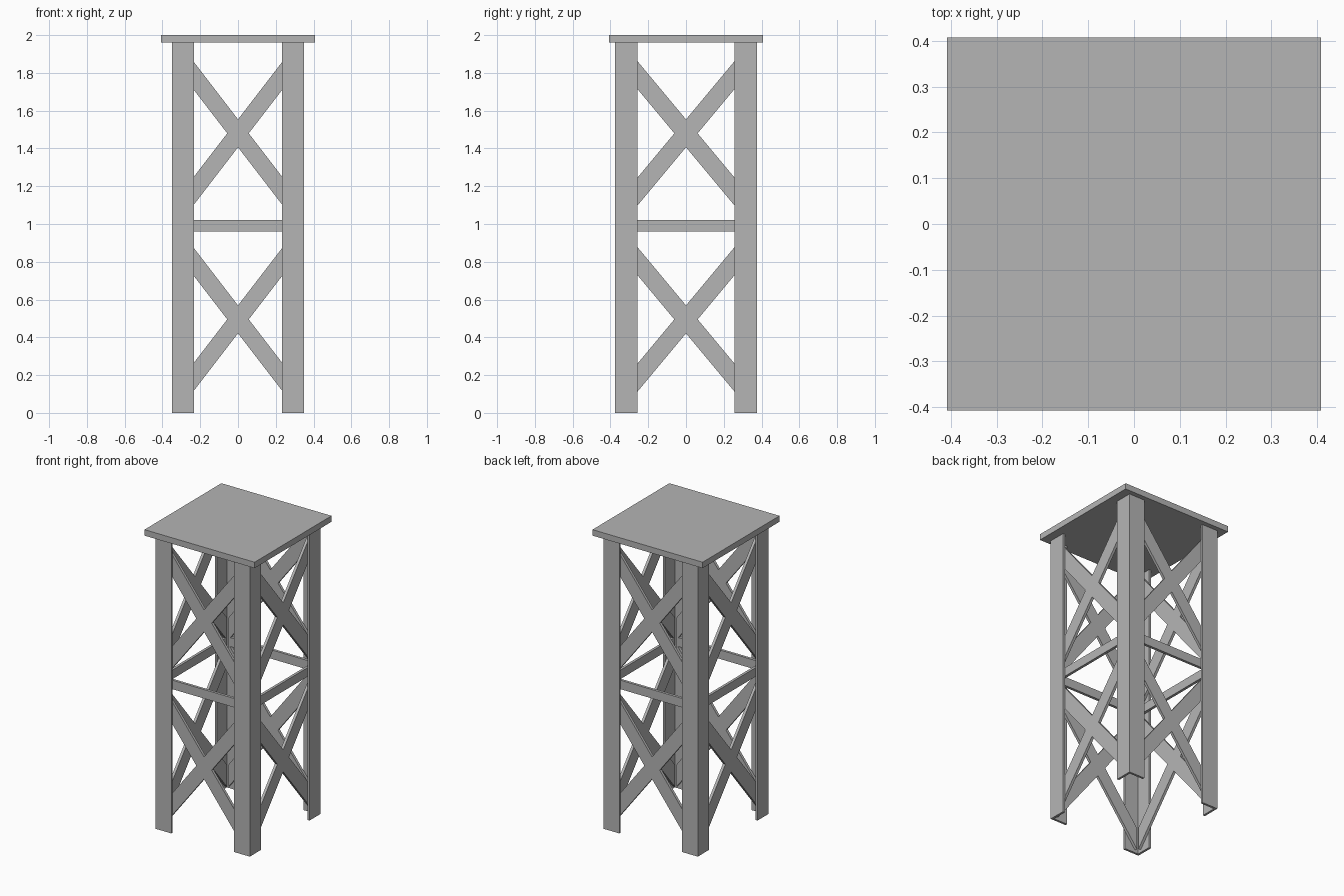
import bpy

cube = bpy.data.objects.get("Cube")
if cube:
    bpy.data.objects.remove(cube, do_unlink=True)

steel = bpy.data.materials.new("grey_steel")
steel.use_nodes = True
COLOUR = (0.46, 0.46, 0.46, 1)
steel.diffuse_color = COLOUR
steel.node_tree.nodes["Principled BSDF"].inputs["Base Color"].default_value = COLOUR

HX, HY = 0.35, 0.375        # outer faces of the legs
FLANGE, WALL = 0.118, 0.015  # angle-section leg
PLATE_Z, TOP_Z = 1.96, 2.0
BAR = 0.018                 # thickness of braces and rails


def prism(name, outline, place, a, b):
    """Extrude a closed 2D outline between depths a and b."""
    n = len(outline)
    verts = [place(u, v, d) for d in (a, b) for u, v in outline]
    faces = [list(range(n))[::-1], list(range(n, 2 * n))]
    faces += [[i, (i + 1) % n, (i + 1) % n + n, i + n] for i in range(n)]
    mesh = bpy.data.meshes.new(name)
    mesh.from_pydata(verts, [], faces)
    mesh.materials.append(steel)
    obj = bpy.data.objects.new(name, mesh)
    bpy.context.collection.objects.link(obj)
    # make all normals point outwards
    import bmesh
    bm = bmesh.new()
    bm.from_mesh(mesh)
    bmesh.ops.recalc_face_normals(bm, faces=bm.faces)
    bm.to_mesh(mesh)
    bm.free()
    return obj


def upright(u, v, d):
    return (u, v, d)


def across_x(u, v, d):
    return (u, d, v)


def across_y(u, v, d):
    return (d, u, v)


# Four angle-section legs, open towards the inside
for sx, side in ((1, "left"), (-1, "right")):
    for sy, end in ((-1, "front"), (1, "back")):
        x, y = HX, HY
        section = [(x, y), (x - FLANGE, y), (x - FLANGE, y - WALL),
                   (x - WALL, y - WALL), (x - WALL, y - FLANGE), (x, y - FLANGE)]
        prism(f"{end}_{side}_leg", [(sx * u, sy * v) for u, v in section],
              upright, 0, PLATE_Z)

# Cross braces and middle rail on each side, set just inside the legs
sides = (("front", across_x, -1, HY, 0.31, 1.30),
         ("back", across_x, 1, HY, 0.31, 1.30),
         ("left", across_y, 1, HX, 0.335, 1.20),
         ("right", across_y, -1, HX, 0.335, 1.20))
for label, place, sign, outer, reach, slope in sides:
    near = sign * (outer - WALL)
    far = sign * (outer - WALL - BAR)
    for level, mid in (("lower", 0.495), ("upper", 1.48)):
        for way, s in (("rising", slope), ("falling", -slope)):
            half = 0.074
            outline = [(u, mid + s * u + h) for u, h in
                       ((-reach, -half), (reach, -half), (reach, half), (-reach, half))]
            prism(f"{label}_{level}_{way}_brace", outline, place, near, far)
    rail = [(-reach, 0.96), (reach, 0.96), (reach, 1.02), (-reach, 1.02)]
    prism(f"{label}_middle_rail", rail, place, near, far)

# Top plate
px, py = 0.408, 0.407
prism("top_plate", [(-px, -py), (px, -py), (px, py), (-px, py)], upright, PLATE_Z, TOP_Z)
